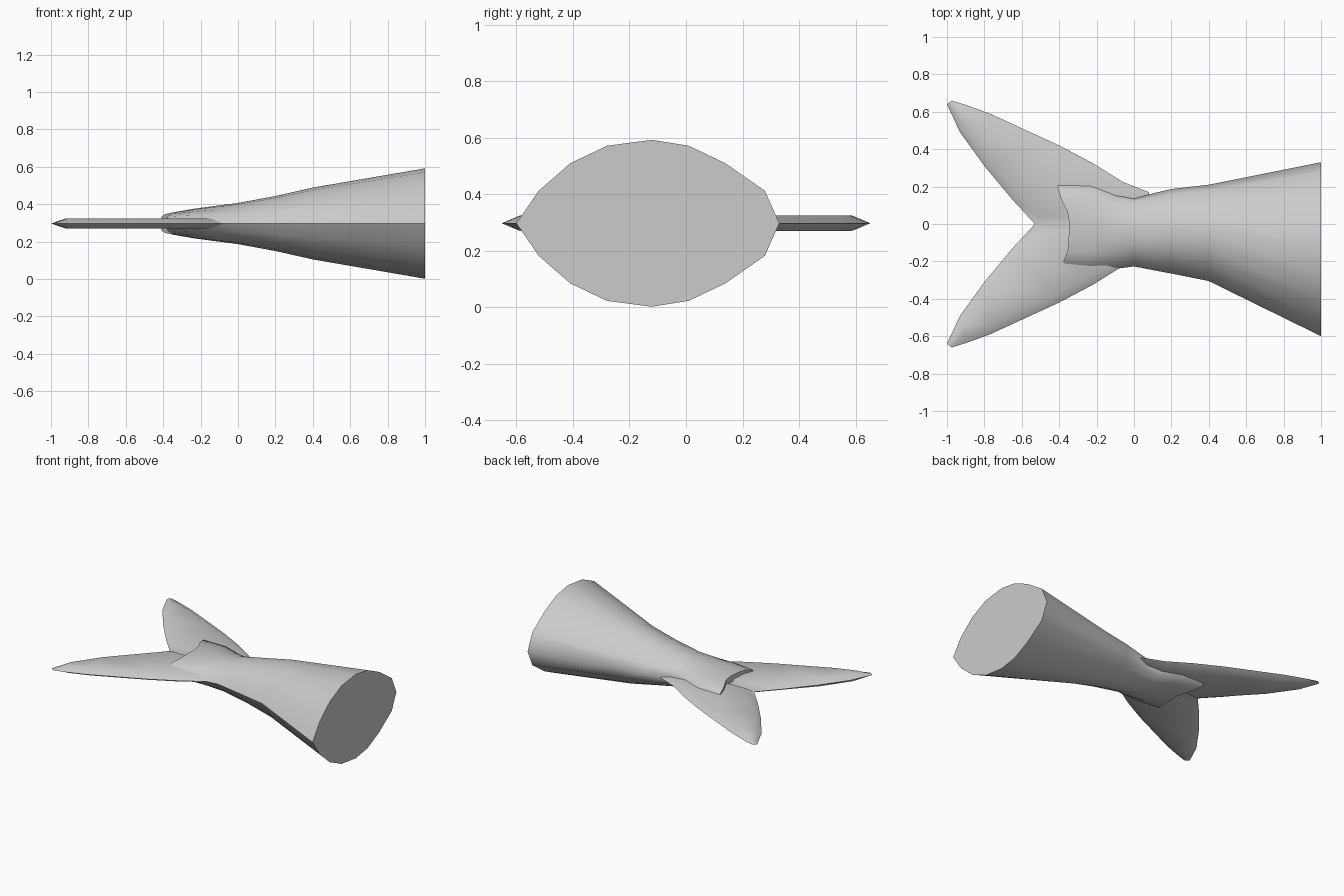
import bpy, bmesh, math

cube = bpy.data.objects.get("Cube")
if cube:
    bpy.data.objects.remove(cube, do_unlink=True)

grey = bpy.data.materials.new("plain_grey")
grey.use_nodes = True
colour = (0.6, 0.6, 0.6, 1)
grey.diffuse_color = colour
grey.node_tree.nodes["Principled BSDF"].inputs["Base Color"].default_value = colour
MID = 0.297


def finish(name, bm, angle):
    bmesh.ops.remove_doubles(bm, verts=bm.verts, dist=0.0005)
    bmesh.ops.recalc_face_normals(bm, faces=bm.faces)
    mesh = bpy.data.meshes.new(name)
    bm.to_mesh(mesh)
    bm.free()
    obj = bpy.data.objects.new(name, mesh)
    bpy.context.collection.objects.link(obj)
    mesh.materials.append(grey)
    bpy.ops.object.select_all(action="DESELECT")
    obj.select_set(True)
    bpy.context.view_layer.objects.active = obj
    bpy.ops.object.shade_smooth_by_angle(angle=math.radians(angle))
    return obj


def skin(bm, rows):
    for a, b in zip(rows, rows[1:]):
        for i in range(len(a) - 1):
            bm.faces.new((a[i], a[i + 1], b[i + 1], b[i]))


# Tail stalk: lens-shaped sections lofted from the cut end to the fin
across = [-1, -.83, -.59, -.31, .03, .31, .59, .89, 1]
height = [0, .39, .72, .93, 1, .93, .72, .39, 0]
ragged_end = [-.36, -.378, -.355, -.35, -.345, -.355, -.388, -.41, -.385]
# x, low y, high y, half height, section fullness
stations = [(1, -.6, .33, .295, 1), (.4, -.305, .21, .192, 1),
            (.2, -.265, .187, .147, 1), (0, -.227, .14, .11, .9),
            (-.1, -.24, .165, .097, .8), (-.23, -.25, .218, .08, .65),
            (None, -.24, .225, .06, .5)]
bm = bmesh.new()
sides = []
for sign in (1, -1):
    rows = []
    for x, low, high, half, power in stations:
        rows.append([bm.verts.new((ragged_end[i] if x is None else x,
                                   (low + high) / 2 + u * (high - low) / 2,
                                   MID + sign * half * height[i] ** power))
                     for i, u in enumerate(across)])
    skin(bm, rows)
    sides.append(rows)
top, bottom = sides
bm.faces.new(top[0] + bottom[0][-2:0:-1])
skin(bm, [top[-1], bottom[-1]])
finish("tail_stalk", bm, 50)

# Forked fin: one lobe, leading edge to trailing edge, mirrored across y
lobe = [((.08, .17), (.08, 0)), ((-.06, .225), (-.2, 0)),
        ((-.22, .325), (-.53, 0)), ((-.4, .42), (-.65, .13)),
        ((-.77, .59), (-.8, .31)), ((-.9, .637), (-.93, .49)),
        ((-.975, .66), (-1, .64))]
bm = bmesh.new()
for sign in (1, -1):
    rows = []
    for n, (lead, trail) in enumerate(lobe):
        rim = min(.05 / math.dist(lead, trail), .4)
        row = []
        for k, t in enumerate((0, rim, 1 - rim, 1)):
            thick = .027 if k in (1, 2) or (k == 3 and n == 1) else 0
            if n in (0, len(lobe) - 1):
                thick = 0
            row.append(bm.verts.new((lead[0] + t * (trail[0] - lead[0]),
                                     lead[1] + t * (trail[1] - lead[1]),
                                     MID + sign * thick)))
        rows.append(row)
    skin(bm, rows)
fin = finish("forked_fin", bm, 75)
mirror = fin.modifiers.new("mirror", "MIRROR")
mirror.use_axis = (False, True, False)
mirror.use_clip = True
